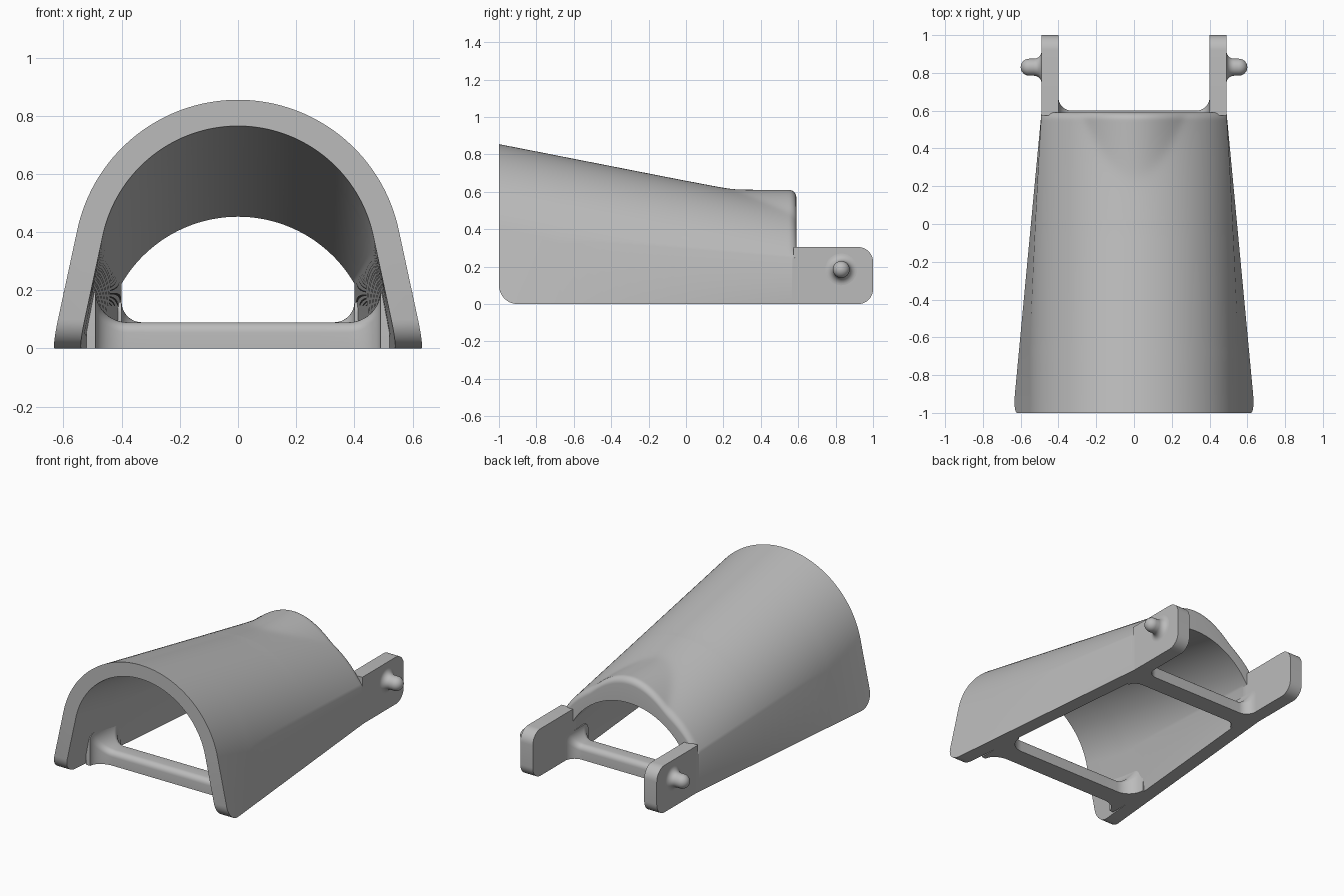
import bpy, bmesh, math

cube = bpy.data.objects.get("Cube")
if cube:
    bpy.data.objects.remove(cube, do_unlink=True)

grey = bpy.data.materials.new("plain grey")
grey.use_nodes = True
COLOUR = (0.5, 0.5, 0.5, 1)
grey.diffuse_color = COLOUR
grey.node_tree.nodes["Principled BSDF"].inputs["Base Color"].default_value = COLOUR


def finish(name, bm, angle=30):
    bmesh.ops.recalc_face_normals(bm, faces=bm.faces)
    mesh = bpy.data.meshes.new(name)
    bm.to_mesh(mesh)
    bm.free()
    mesh.materials.append(grey)
    obj = bpy.data.objects.new(name, mesh)
    bpy.context.collection.objects.link(obj)
    bpy.ops.object.select_all(action='DESELECT')
    obj.select_set(True)
    bpy.context.view_layer.objects.active = obj
    bpy.ops.object.shade_smooth_by_angle(angle=math.radians(angle))
    return obj


def loft(bm, rings):
    """Bridge closed rings of equal length, without end caps."""
    rows = [[bm.verts.new(p) for p in ring] for ring in rings]
    n = len(rows[0])
    for a, b in zip(rows, rows[1:]):
        for i in range(n):
            j = (i + 1) % n
            bm.faces.new((a[i], a[j], b[j], b[i]))
    return rows


def fillet(d, r):
    """Rise of a quarter-round fillet after travelling d along it."""
    d = min(max(d, 0), r)
    return r - math.sqrt(r * r - d * d)


# Tapered arched shell
FRONT, REAR, WALL, ARC = -1.0, 0.59, 0.09, 72


def lerp(a, b, t):
    return a + (b - a) * t


def arch(y, inset):
    t = (y - FRONT) / (REAR - FRONT)
    lean = math.radians(lerp(12, 0, t))
    k = math.tan(lean)
    foot = lerp(0.64, 0.49, t) - inset / math.cos(lean)
    cz = lerp(0.29, -0.01, t)
    r = lerp(0.565, 0.553, t) - inset
    low = fillet(-0.9 - y, 0.1)
    # straight side meets the round roof here
    a, b, c = 1 + k * k, foot * k + cz, foot ** 2 + cz ** 2 - r * r
    z = (b + math.sqrt(max(b * b - a * c, 0))) / a
    start = math.atan2(z - cz, foot - k * z)
    pts = [(foot - k * low, y, low)]
    for i in range(ARC + 1):
        th = lerp(start, math.pi - start, i / ARC)
        x, z = r * math.cos(th), cz + r * math.sin(th)
        if inset == 0:
            # level raised rim blended over the sloping roof
            d = z - (0.61 - 1.85 * x * x)
            z = z - d / 2 + math.sqrt(d * d + 0.0001) / 2 if y > 0 else z
            edge = min(th - start, math.pi - start - th)
            z -= fillet(y - 0.55, 0.04) * min(1, edge / 0.12)
        pts.append((x, y, z))
    pts.append((-foot + k * low, y, low))
    return pts


stations = [-0.9 - 0.1 * math.cos(math.pi / 2 * i / 10) for i in range(10)]
stations += [lerp(-0.9, 0, i / 12) for i in range(13)]
stations += [lerp(0, 0.55, i / 44) for i in range(1, 45)]
stations += [0.55 + 0.04 * math.sin(math.pi / 2 * i / 8) for i in range(1, 9)]
bm = bmesh.new()
rows = loft(bm, [arch(y, 0) + arch(y, WALL)[::-1] for y in stations])
for row in (rows[0], rows[-1]):
    n = len(row)
    for i in range(n // 2 - 1):
        bm.faces.new((row[i], row[i + 1], row[n - 2 - i], row[n - 1 - i]))
finish("arched_shell", bm)


# Crossbars that flare into the side walls
def crossbar(name, y0, y1, flat, r, sink):
    half = [flat * i / 4 for i in range(4)]
    half += [flat + r * math.sin(math.pi / 2 * i / 12) for i in range(13)]
    half.append(flat + r + sink)
    rings = []
    for x in [-v for v in half[:0:-1]] + half:
        grow = fillet(abs(x) - flat, r)
        h, a, b = 0.09 + grow, y0 - grow * 0.7, y1 + grow
        soft = 0.035
        ring = [(x, a, 0)]
        for cy, first in ((a + soft, 180), (b - soft, 90)):
            for s in range(7):
                q = math.radians(first - 15 * s)
                ring.append((x, cy + soft * math.cos(q), h - soft + soft * math.sin(q)))
        ring.append((x, b, 0))
        rings.append(ring)
    bm = bmesh.new()
    rows = loft(bm, rings)
    bm.faces.new(rows[0])
    bm.faces.new(rows[-1])
    finish(name, bm)


crossbar("front_crossbar", -0.74, -0.61, 0.38, 0.11, 0.03)
crossbar("rear_crossbar", 0.48, 0.60, 0.33, 0.07, 0.04)


# Rear arms with rounded ends, and side pegs
def arm(name, side):
    y0, y1, top, r = 0.575, 1.0, 0.305, 0.08
    outline = [(y0, top), (y0, 0)]
    for cz, first in ((r, -90), (top - r, 0)):
        for s in range(11):
            q = math.radians(first + 9 * s)
            outline.append((y1 - r + r * math.cos(q), cz + r * math.sin(q)))
    bm = bmesh.new()
    rows = loft(bm, [[(side * x, y, z) for y, z in outline] for x in (0.40, 0.49)])
    bm.faces.new(rows[0])
    bm.faces.new(rows[1])
    finish(name, bm)


def peg(name, side):
    cy, cz, r, base = 0.83, 0.185, 0.045, 0.04
    profile = [(0.48, r + base)]
    for i in range(9):
        q = math.pi / 2 * i / 8
        profile.append((0.49 + base * (1 - math.cos(q)), r + base * (1 - math.sin(q))))
    for i in range(9):
        q = math.pi / 2 * i / 8
        profile.append((0.555 + r * math.sin(q), max(r * math.cos(q), 0.001)))
    bm = bmesh.new()
    rings = []
    for x, rad in profile:
        turn = [math.tau * s / 32 for s in range(32)]
        rings.append([(side * x, cy + rad * math.cos(q), cz + rad * math.sin(q)) for q in turn])
    rows = loft(bm, rings)
    bm.faces.new(rows[0])
    bm.faces.new(rows[-1])
    finish(name, bm, 40)


for label, side in (("left", 1), ("right", -1)):
    arm(label + "_arm", side)
    peg(label + "_peg", side)
